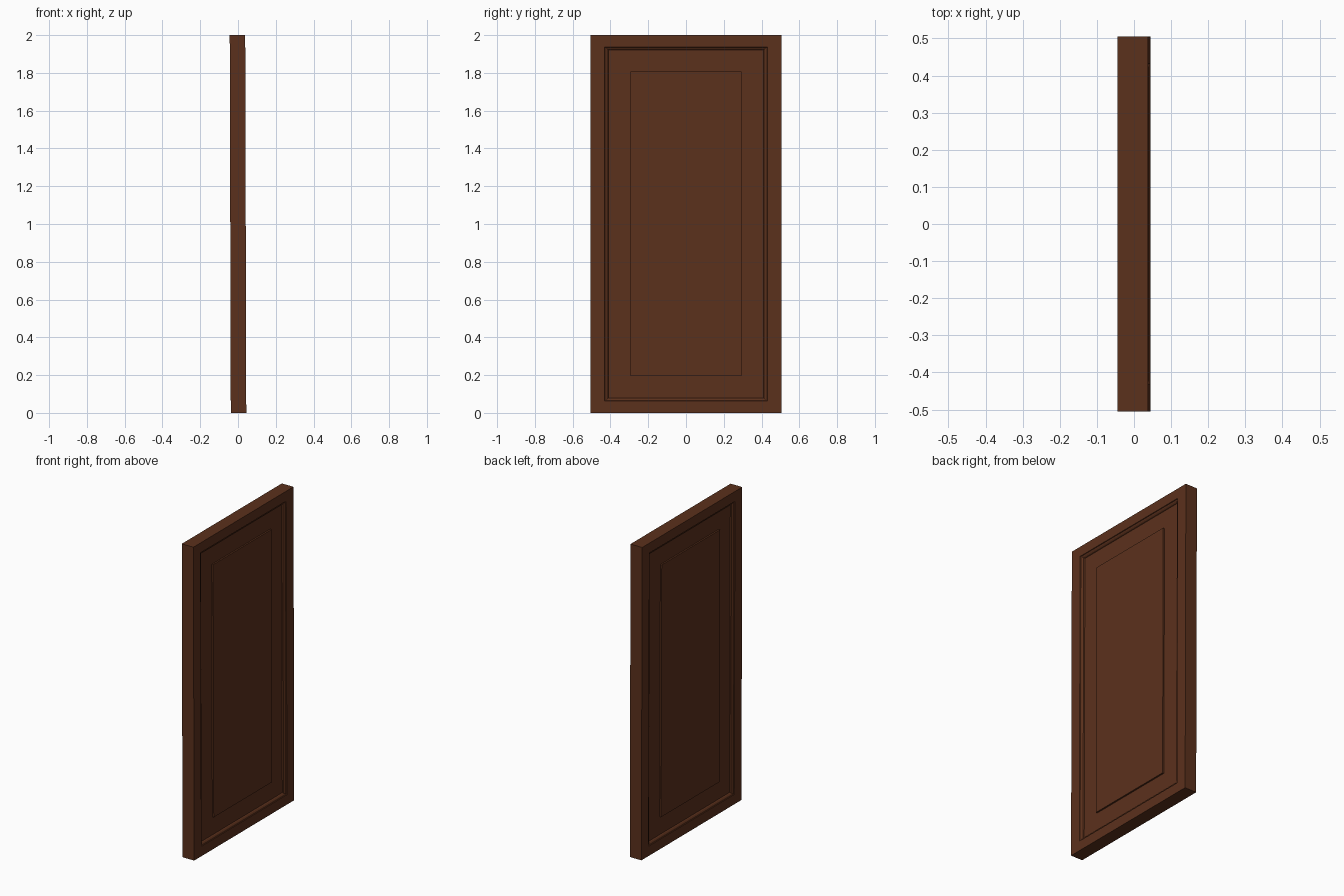
import bpy, bmesh
from mathutils import Matrix

if "Cube" in bpy.data.objects:
    bpy.data.objects.remove(bpy.data.objects["Cube"])

HALF_W, HALF_H, HALF_T = 0.505, 1.0, 0.041
# the door leans very slightly towards -x
PLACE = Matrix.Translation((0, 0, HALF_H)) @ Matrix.Rotation(-0.0028, 4, 'Y')

wood = bpy.data.materials.new("brown_wood")
wood.diffuse_color = (0.105, 0.030, 0.0115, 1)
wood.use_nodes = True
wood.node_tree.nodes["Principled BSDF"].inputs["Base Color"].default_value = wood.diffuse_color


def finish(name, bm):
    bmesh.ops.recalc_face_normals(bm, faces=bm.faces)
    bm.transform(PLACE)
    mesh = bpy.data.meshes.new(name)
    bm.to_mesh(mesh)
    bm.free()
    mesh.materials.append(wood)
    obj = bpy.data.objects.new(name, mesh)
    bpy.context.collection.objects.link(obj)


def box(name, size, x=0.0):
    bm = bmesh.new()
    bmesh.ops.create_cube(bm, size=1)
    bmesh.ops.scale(bm, vec=size, verts=bm.verts)
    bmesh.ops.translate(bm, vec=(x, 0, 0), verts=bm.verts)
    finish(name, bm)


def mitred_frame(name, section):
    """Sweep a closed section of (y half, z half, x) round a rectangle."""
    bm = bmesh.new()
    rings = [[bm.verts.new((x, sy * y, sz * z))
              for sy, sz in ((-1, -1), (1, -1), (1, 1), (-1, 1))]
             for y, z, x in section]
    for a, b in zip(rings, rings[1:] + rings[:1]):
        for i in range(4):
            j = (i + 1) % 4
            bm.faces.new((a[i], a[j], b[j], b[i]))
    finish(name, bm)


# Stiles and rails with a stepped, rounded moulding on both inner edges
side = [(HALF_W, HALF_H, HALF_T), (0.432, 0.937, HALF_T),
        (0.430, 0.935, HALF_T - 0.004), (0.421, 0.929, HALF_T - 0.006),
        (0.413, 0.923, HALF_T - 0.011), (0.410, 0.920, HALF_T - 0.019)]
mitred_frame("door_frame", side + [(y, z, -x) for y, z, x in reversed(side)])

# Sunken panel filling the frame
PANEL_X = HALF_T - 0.018
box("sunken_panel", (2 * PANEL_X, 0.83, 1.85))

# Raised field on each face
for label, s in (("right", 1), ("left", -1)):
    box("raised_field_" + label, (0.012, 0.59, 1.612), s * (PANEL_X + 0.004))
